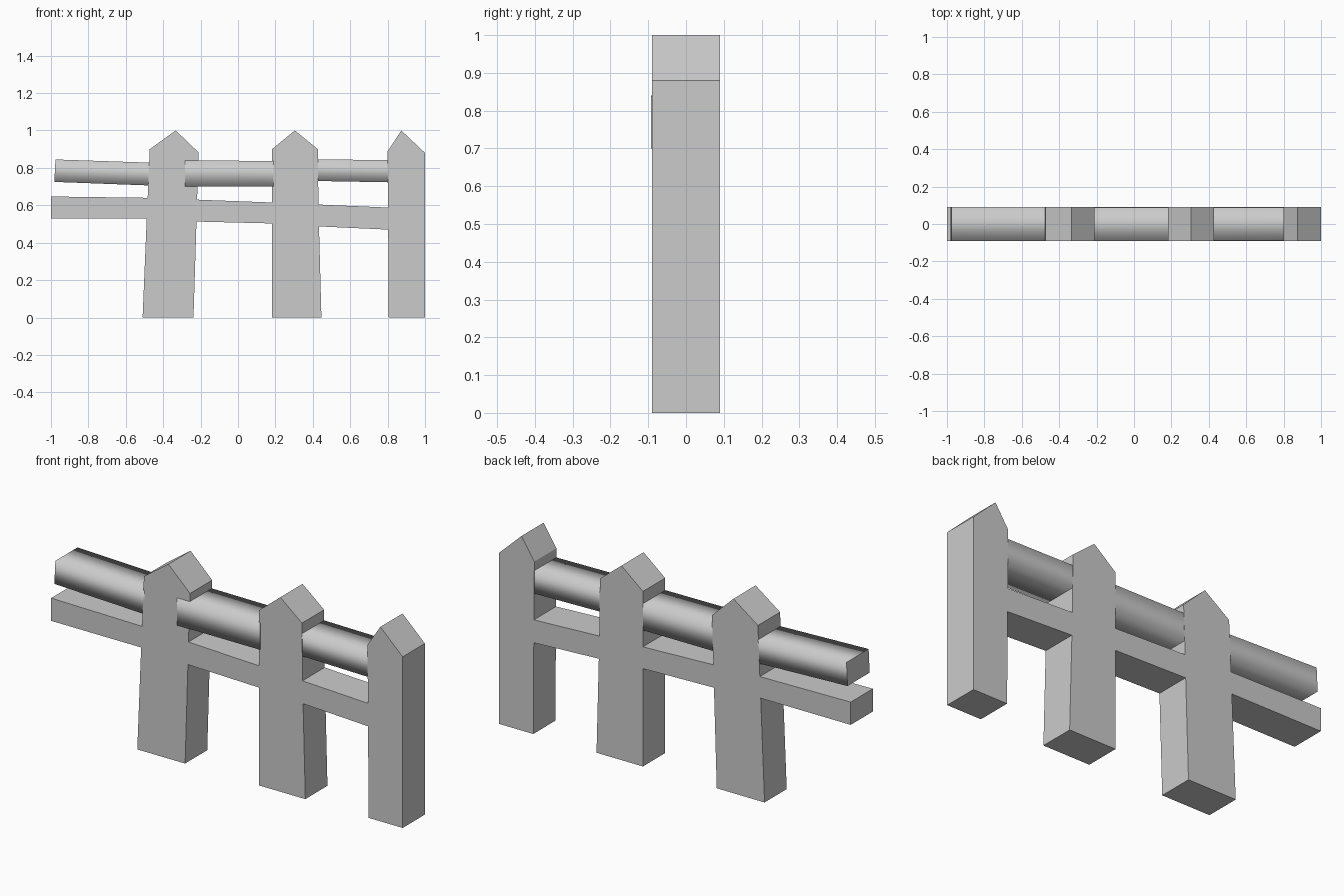
import bpy, bmesh

if "Cube" in bpy.data.objects:
    bpy.data.objects.remove(bpy.data.objects["Cube"])

HALF = 0.09  # half thickness of the fence


def finish(bm, name):
    bmesh.ops.recalc_face_normals(bm, faces=bm.faces)
    mesh = bpy.data.meshes.new(name)
    bm.to_mesh(mesh)
    bm.free()
    obj = bpy.data.objects.new(name, mesh)
    bpy.context.collection.objects.link(obj)
    return obj


def extrude_outline(name, outline):
    """Flat-shaded slab: an x/z outline extruded through the thickness."""
    bm = bmesh.new()
    face = bm.faces.new([bm.verts.new((x, -HALF, z)) for x, z in outline])
    new = bmesh.ops.extrude_face_region(bm, geom=[face])["geom"]
    bmesh.ops.translate(bm, vec=(0, 2 * HALF, 0),
                        verts=[v for v in new if isinstance(v, bmesh.types.BMVert)])
    return finish(bm, name)


def smooth_rail(name, left, right, front=-HALF, back=HALF):
    """Four-sided bar with smooth sides; each end is (x low, x high, z low, z high)."""
    bm = bmesh.new()
    rings = []
    for xl, xh, zl, zh in (left, right):
        rings.append([bm.verts.new(p) for p in
                      ((xl, front, zl), (xl, back, zl), (xh, back, zh), (xh, front, zh))])
    a, b = rings
    for i in range(4):
        j = (i + 1) % 4
        bm.faces.new((a[i], a[j], b[j], b[i])).smooth = True
    for ring in rings:
        end = bm.faces.new(ring)
        for edge in end.edges:
            edge.smooth = False
    return finish(bm, name)


# Three pointed posts joined by the sagging lower rail, one continuous outline
posts_and_rail = [
    # underside, left to right
    (-1.0, 0.53), (-0.488, 0.53), (-0.51, 0.0), (-0.238, 0.0), (-0.222, 0.513),
    (0.182, 0.503), (0.182, 0.0), (0.446, 0.0), (0.433, 0.487),
    (0.803, 0.47), (0.806, 0.0), (1.0, 0.0),
    # right post
    (1.0, 0.88), (0.873, 1.0), (0.8, 0.888), (0.802, 0.588),
    # middle post
    (0.43, 0.604), (0.427, 0.9), (0.304, 1.0), (0.182, 0.9), (0.182, 0.615),
    # left post
    (-0.219, 0.63), (-0.21, 0.882), (-0.333, 1.0), (-0.472, 0.9),
    (-0.483, 0.64), (-1.0, 0.647),
]
extrude_outline("posts_and_lower_rail", posts_and_rail)

# Upper rail in three pieces; the middle one sits proud of the left post's front
smooth_rail("upper_rail_left", (-0.982, -0.976, 0.725, 0.845), (-0.47, -0.47, 0.706, 0.828))
smooth_rail("upper_rail_middle", (-0.283, -0.283, 0.70, 0.84), (0.19, 0.19, 0.70, 0.837),
            front=-HALF - 0.002, back=HALF - 0.001)
smooth_rail("upper_rail_right", (0.42, 0.42, 0.73, 0.846), (0.81, 0.81, 0.723, 0.841),
            front=-HALF + 0.001, back=HALF - 0.001)
